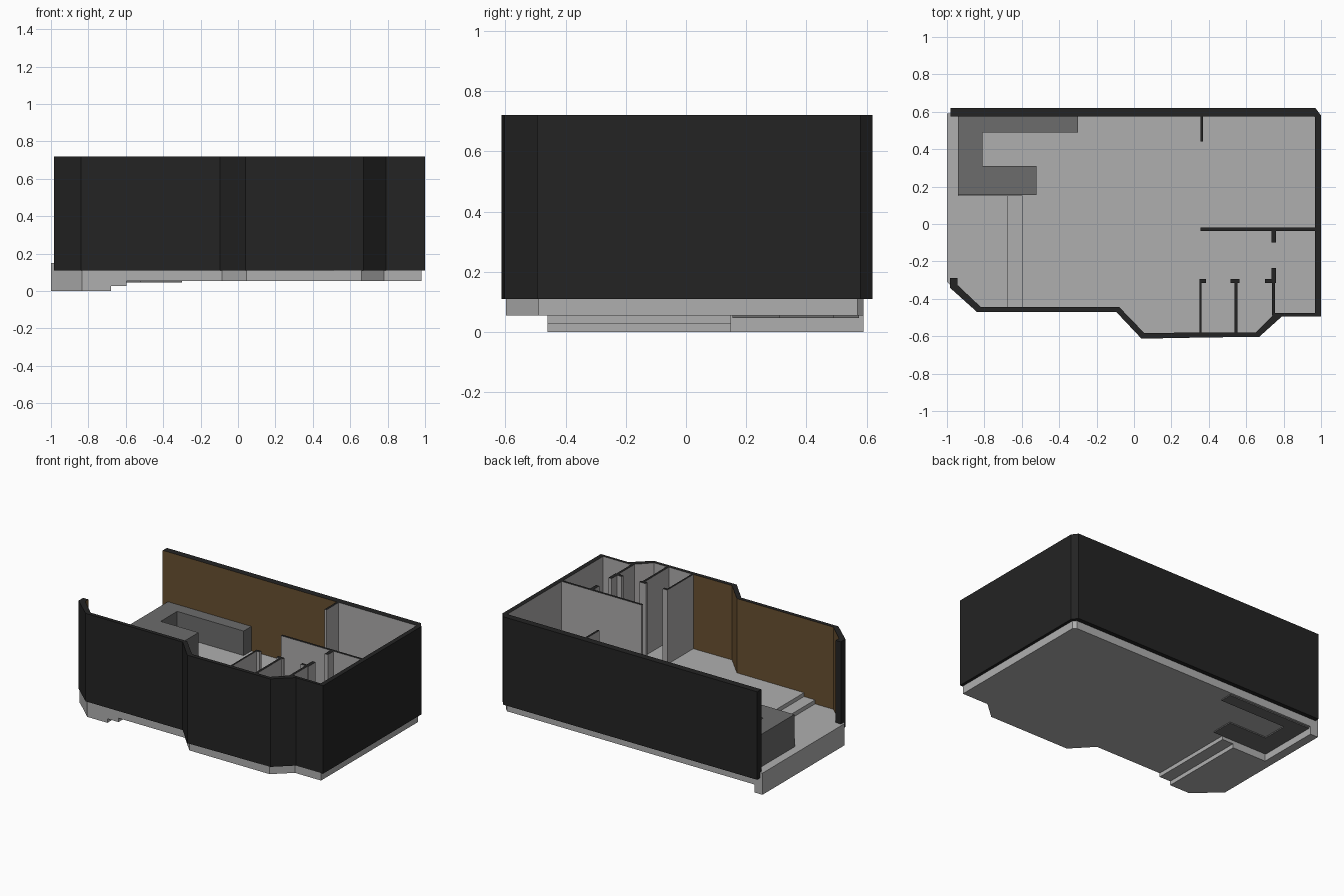
import bpy, bmesh

if "Cube" in bpy.data.objects:
    bpy.data.objects.remove(bpy.data.objects["Cube"])

def mat(name, rgb):
    m = bpy.data.materials.new(name)
    m.diffuse_color = (*rgb, 1)
    m.use_nodes = True
    m.node_tree.nodes["Principled BSDF"].inputs["Base Color"].default_value = m.diffuse_color
    return m

BLACK = mat("black", (0.017, 0.017, 0.017))
BROWN = mat("brown", (0.14, 0.08, 0.03))
PALE = mat("wall_grey", (0.42, 0.41, 0.41))
FLOOR = mat("floor_grey", (0.43, 0.43, 0.43))
DARK = mat("counter_grey", (0.15, 0.15, 0.15))
BASE, TOP = 0.11, 0.72

def finish(name, bm, mats):
    bmesh.ops.recalc_face_normals(bm, faces=bm.faces)
    me = bpy.data.meshes.new(name)
    bm.to_mesh(me)
    bm.free()
    for m in mats:
        me.materials.append(m)
    ob = bpy.data.objects.new(name, me)
    bpy.context.collection.objects.link(ob)
    return ob

def prism(name, pts, z0, z1, side, cap=None):
    """Vertical extrusion of an outline; caps may have their own colour."""
    bm = bmesh.new()
    lo = [bm.verts.new((x, y, z0)) for x, y in pts]
    hi = [bm.verts.new((x, y, z1)) for x, y in pts]
    for f in (bm.faces.new(lo), bm.faces.new(hi)):
        f.material_index = 1 if cap else 0
    for i in range(len(pts)):
        j = (i + 1) % len(pts)
        bm.faces.new((lo[i], lo[j], hi[j], hi[i]))
    return finish(name, bm, [side, cap] if cap else [side])

def rect(x0, x1, y0, y1):
    return [(x0, y0), (x1, y0), (x1, y1), (x0, y1)]

# Stepped floor: three slabs of equal thickness
prism("lower_floor", [(-1, .59), (-1, -.31), (-.97, -.335), (-.835, -.46),
                      (-.68, -.46), (-.68, .15), (-.94, .15), (-.94, .59)], 0, .15, FLOOR)
prism("step", rect(-.68, -.595, -.46, .15), .028, .178, FLOOR)
prism("main_floor", [(-.94, .59), (-.94, .15), (-.595, .15), (-.595, -.46), (-.085, -.46),
                     (.045, -.597), (.66, -.597), (.78, -.49), (.98, -.49),
                     (.98, .57), (.96, .59)], .055, .205, FLOOR)

# Counter wrapping the back left corner
prism("counter", [(-.94, .575), (-.94, .155), (-.52, .155), (-.52, .31), (-.81, .31),
                  (-.81, .49), (-.30, .49), (-.30, .575)], .047, .375, DARK)

# Outer wall: matched outer and inner paths, inner face coloured by room
outer = [(-.985, -.29), (-.985, -.34), (-.84, -.47), (-.095, -.47), (.04, -.613), (.36, -.607),
         (.67, -.603), (.79, -.495), (1, -.495), (1, .58), (.97, .62), (.36, .62), (-.98, .62)]
inner = [(-.945, -.29), (-.945, -.325), (-.82, -.443), (-.08, -.443), (.055, -.583), (.36, -.58),
         (.65, -.58), (.755, -.475), (.968, -.475), (.968, .57), (.965, .575), (.36, .575), (-.98, .575)]
bm = bmesh.new()
rows = [[bm.verts.new((x, y, z)) for x, y in path]
        for path, z in ((outer, BASE), (outer, TOP), (inner, TOP), (inner, BASE))]
for i in range(len(outer) - 1):
    for k in range(4):
        a, b = rows[k], rows[(k + 1) % 4]
        f = bm.faces.new((a[i], a[i + 1], b[i + 1], b[i]))
        if k == 2:
            f.material_index = 2 if 5 <= i < 11 else 1
for end in (0, -1):
    bm.faces.new([r[end] for r in rows])
finish("outer_wall", bm, [BLACK, BROWN, PALE])

# Interior partitions with dark tops
parts = {
    "back_partition": (.355, .37, .44, .576),
    "long_partition": (.355, .969, -.037, -.02),
    "door_jamb_rear": (.735, .76, -.10, -.037),
    "door_jamb_front": (.735, .76, -.295, -.235),
    "stall_wall_left": (.35, .362, -.581, -.315),
    "stall_wall_middle": (.538, .554, -.581, -.315),
    "stall_wall_right": (.738, .754, -.49, -.315),
    "stall_front_left": (.35, .385, -.315, -.295),
    "stall_front_middle": (.515, .565, -.315, -.295),
    "stall_front_right": (.70, .76, -.315, -.295),
}
for name, r in parts.items():
    prism(name, rect(*r), BASE, TOP, PALE, BLACK)
